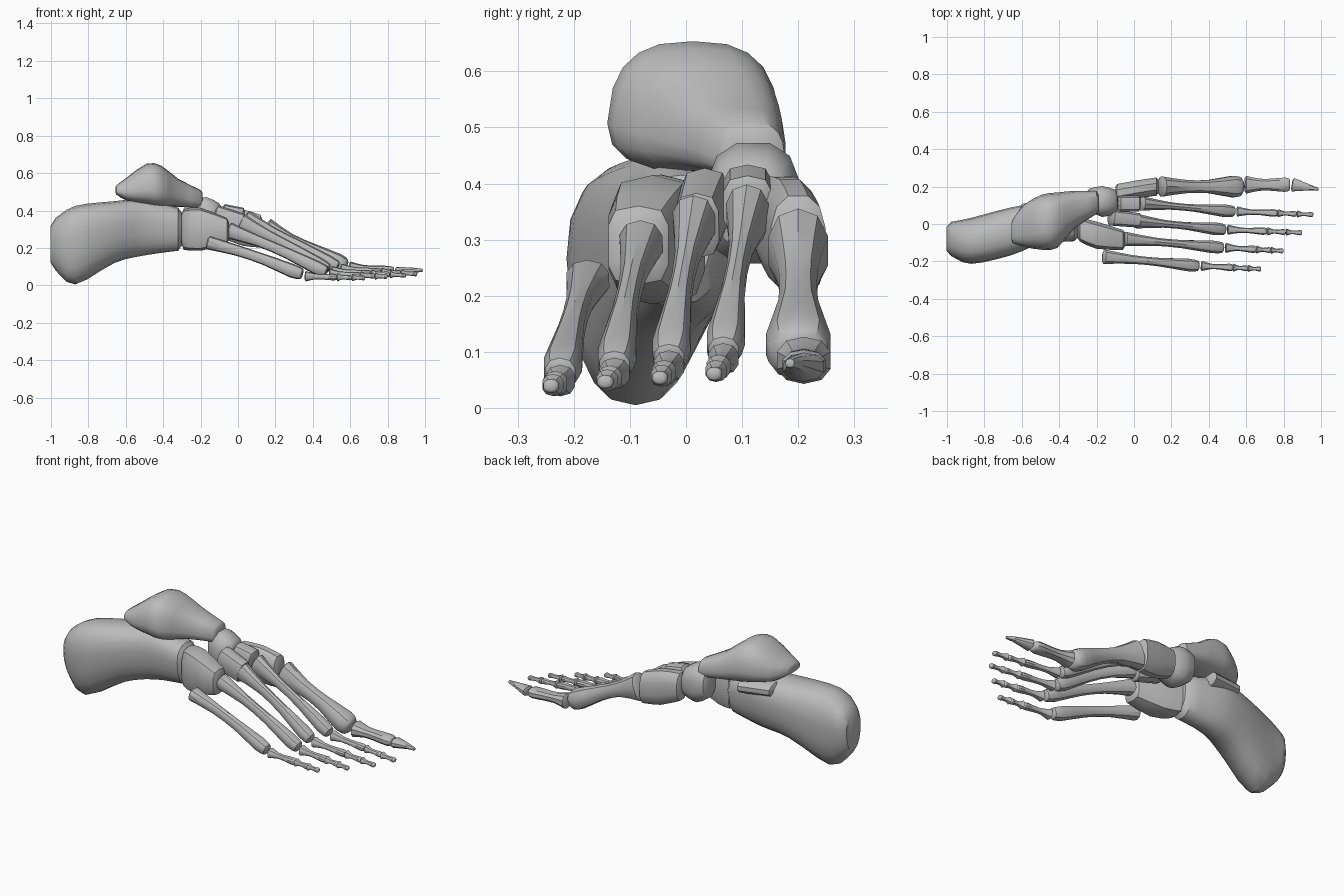
import bpy, bmesh, math
from mathutils import Vector

default_cube = bpy.data.objects.get("Cube")
if default_cube:
    bpy.data.objects.remove(default_cube, do_unlink=True)

grey = (.5, .5, .5, 1)
bone = bpy.data.materials.new("bone grey")
bone.use_nodes = True
bone.diffuse_color = grey
bone.node_tree.nodes["Principled BSDF"].inputs["Base Color"].default_value = grey


def spline(points, steps):
    """Smooth curve through points of any dimension."""
    points = [Vector(p) for p in points]
    padded = [points[0], *points, points[-1]]
    result = []
    for before, start, end, after in zip(padded, padded[1:], padded[2:], padded[3:]):
        leave, arrive = (end - before) / 2, (after - start) / 2
        for step in range(steps):
            t = step / steps
            ease = t * t * (3 - 2 * t)
            result.append(start + (end - start) * ease
                          + leave * (t * (1 - t) ** 2) - arrive * (t * t * (1 - t)))
    return result + [points[-1]]


def rounded(value, square):
    return math.copysign(abs(value) ** (2 / square), value)


def loft(name, sections, square=2.3, upright=False, sides=12, steps=2, bulge=.2, taper=0):
    """Skin rounded rings; each section is x, y, z, half width, half height.
    A positive taper makes the rings narrower at the top."""
    bm = bmesh.new()
    sections = spline(sections, steps)
    centres = [Vector(section[:3]) for section in sections]
    last = len(centres) - 1
    rings = []

    def add_ring(centre, along, width, height):
        side = Vector((0, 0, 1)).cross(along).normalized()
        up = along.cross(side)
        ring = []
        for k in range(sides):
            angle = math.tau * (k + .5) / sides
            across = rounded(math.cos(angle), square)
            rise = rounded(math.sin(angle), square)
            across *= 1 - taper * rise
            ring.append(bm.verts.new(centre + side * width * across + up * height * rise))
        rings.append(ring)

    for i, section in enumerate(sections):
        width, height = section[3:]
        along = centres[min(i + 1, last)] - centres[max(i - 1, 0)]
        along = Vector((1, 0, 0)) if upright else along.normalized()
        cap = along * bulge * min(width, height)
        if i == 0:
            add_ring(centres[i] - cap, along, width * .7, height * .7)
        add_ring(centres[i], along, width, height)
        if i == last:
            add_ring(centres[i] + cap, along, width * .7, height * .7)

    for ring, following in zip(rings, rings[1:]):
        for k in range(sides):
            bm.faces.new((ring[k - 1], ring[k], following[k], following[k - 1]))
    bm.faces.new(rings[0])
    bm.faces.new(rings[-1])
    bmesh.ops.recalc_face_normals(bm, faces=bm.faces)

    mesh = bpy.data.meshes.new(name)
    bm.to_mesh(mesh)
    bm.free()
    mesh.materials.append(bone)
    obj = bpy.data.objects.new(name, mesh)
    bpy.context.collection.objects.link(obj)
    bpy.ops.object.select_all(action="DESELECT")
    obj.select_set(True)
    bpy.context.view_layer.objects.active = obj
    bpy.ops.object.shade_smooth_by_angle(angle=math.radians(35))


def long_bone(name, start, end, base, shaft, head, bow=0):
    """Bone with a flared base, narrow shaft and knobbly head; sizes are (w, h)."""
    start, end = Vector(start), Vector(end)
    rise = Vector((0, 0, bow))
    stations = [(start, base),
                (start.lerp(end, .3) + rise, shaft),
                (start.lerp(end, .6) + rise, shaft),
                (start.lerp(end, .9), head),
                (end, [size * .8 for size in head])]
    loft(name, [(*centre, *size) for centre, size in stations], sides=10)


# Heel bone and its inner shelf
loft("heel_bone", [
    (-.975, -.08, .22, .09, .14),
    (-.87, -.09, .215, .12, .21),
    (-.66, -.04, .285, .125, .165),
    (-.5, 0, .31, .105, .15),
    (-.32, -.01, .3, .08, .115)],
    upright=True, sides=18, steps=3, bulge=.3, square=2.5, taper=-.15)
loft("heel_shelf", [
    (-.6, .03, .41, .08, .04),
    (-.42, .07, .4, .07, .04)], upright=True)

# Ankle bone: broad-footed dome, neck and rounded head
loft("ankle_bone", [
    (-.65, -.04, .51, .06, .025),
    (-.59, -.01, .515, .11, .065),
    (-.49, .01, .54, .145, .11),
    (-.41, .02, .53, .145, .11),
    (-.32, .075, .495, .1, .075),
    (-.2, .115, .46, .06, .05)],
    upright=True, sides=18, square=2.7, taper=.12)

# Midfoot bones
loft("boat_bone", [
    (-.24, .13, .375, .06, .08),
    (-.17, .12, .365, .085, .11),
    (-.1, .12, .36, .065, .08)], upright=True, square=2.6)
loft("cuboid_bone", [
    (-.29, -.03, .3, .065, .11),
    (-.2, -.06, .3, .075, .115),
    (-.06, -.085, .29, .055, .07)], upright=True, square=3.5, sides=10)
loft("inner_wedge", [
    (-.09, .165, .335, .05, .08),
    (.02, .185, .31, .05, .1),
    (.12, .2, .29, .05, .09)], upright=True, square=2.6)
loft("middle_wedge", [
    (-.08, .11, .38, .045, .055),
    (.02, .11, .36, .045, .055)], square=3, sides=10)
loft("outer_wedge", [
    (-.12, .035, .365, .045, .065),
    (.02, .02, .325, .04, .06)], square=3, sides=10)

# Big toe row
long_bone("big_long_foot_bone", (.15, .2, .28), (.57, .2, .095),
          base=(.055, .08), shaft=(.037, .043), head=(.06, .058), bow=.01)
long_bone("big_toe_near", (.6, .21, .085), (.83, .21, .075),
          base=(.05, .042), shaft=(.034, .027), head=(.04, .028))
loft("big_toe_tip", [
    (.85, .21, .073, .038, .026),
    (.94, .195, .08, .016, .014),
    (.985, .185, .08, .008, .008)], sides=10)

# Small toe rows fan outwards and drop lower towards the outer side
toe_parts = [("near", 0, .53, 1), ("middle", .53, .78, .8), ("tip", .78, 1, .7)]
for row, (head_x, tip_x) in enumerate([(.53, .96), (.48, .9), (.47, .8), (.34, .68)]):
    fan = .097 * row
    base = Vector((.04 - .022 * row ** 2, .11 - .095 * row, .345 - .013 * row ** 2))
    head = Vector((head_x, .067 - fan, .1 - .013 * row))
    tip = Vector((tip_x, .05 - fan, .06 - .007 * row))
    long_bone(f"long_foot_bone_{row + 1}", base, head,
              base=(.04, .058 - .007 * row), shaft=(.021 + .001 * row, .029),
              head=(.035, .037), bow=.01)

    knuckle = head + Vector((.02, 0, -.012))
    for part, begin, finish, scale in toe_parts:
        size = .028 * scale
        long_bone(f"small_toe_{row + 1}_{part}",
                  knuckle.lerp(tip, begin + .01), knuckle.lerp(tip, finish - .01),
                  base=(size, size), shaft=(size * .55, size * .55),
                  head=(size * .75, size * .65))
